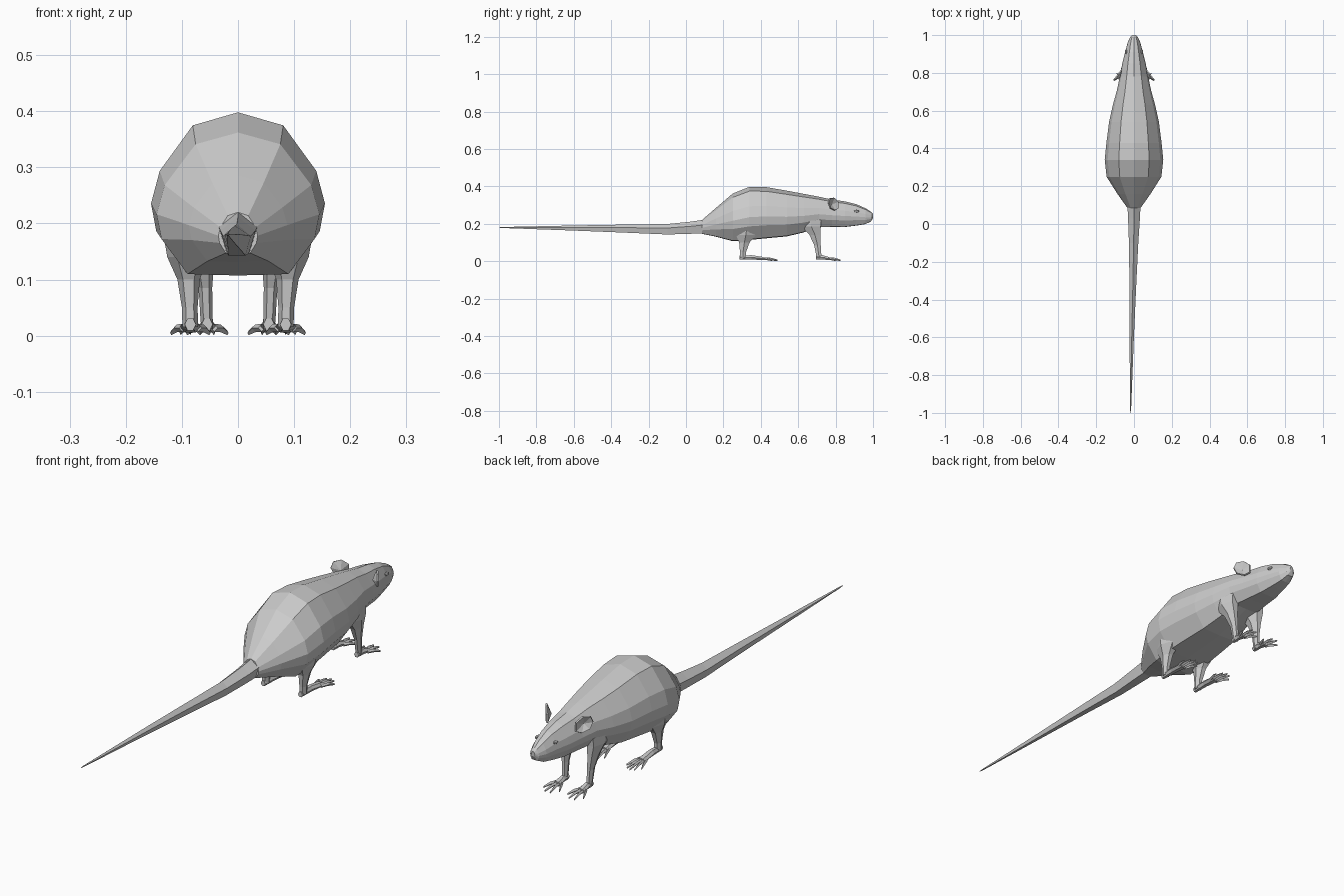
import bpy, bmesh, math
from mathutils import Vector


def loft(name, rings, mirror=False):
    """Skin a list of equal-length point rings, capping both ends."""
    bm = bmesh.new()
    loops = [[bm.verts.new(p) for p in ring] for ring in rings]
    n = len(loops[0])
    for a, b in zip(loops, loops[1:]):
        for i in range(n):
            j = (i + 1) % n
            bm.faces.new((a[i], a[j], b[j], b[i]))
    bm.faces.new(loops[0])
    bm.faces.new(loops[-1])
    return finish(name, bm, mirror)


def finish(name, bm, mirror):
    bmesh.ops.recalc_face_normals(bm, faces=bm.faces)
    mesh = bpy.data.meshes.new(name)
    bm.to_mesh(mesh)
    bm.free()
    obj = bpy.data.objects.new(name, mesh)
    bpy.context.collection.objects.link(obj)
    if mirror:
        obj.modifiers.new("Mirror", 'MIRROR')
    return obj


def ring(axis, centre, r1, r2, n=6, turn=0.0):
    """Polygon ring across the y or z axis."""
    c, pts = Vector(centre), []
    for i in range(n):
        t = 2 * math.pi * i / n + turn
        u, v = r1 * math.cos(t), r2 * math.sin(t)
        pts.append(c + (Vector((u, 0, v)) if axis == 'y' else Vector((u, v, 0))))
    return pts


# Body and head: y, bottom z, top z, half width
stations = [
    (0.085, 0.145, 0.22, 0.035), (0.16, 0.128, 0.285, 0.088),
    (0.25, 0.102, 0.362, 0.145), (0.34, 0.108, 0.398, 0.155),
    (0.43, 0.117, 0.396, 0.146), (0.54, 0.128, 0.377, 0.132),
    (0.63, 0.15, 0.360, 0.112), (0.71, 0.178, 0.345, 0.090),
    (0.78, 0.180, 0.330, 0.075), (0.85, 0.180, 0.320, 0.062),
    (0.91, 0.188, 0.305, 0.047), (0.96, 0.197, 0.283, 0.034),
    (0.99, 0.212, 0.264, 0.020), (1.0, 0.232, 0.252, 0.008)]
half = [(0.52, 0.92), (0.9, 0.64), (1, 0.44), (0.94, 0.27), (0.62, 0.03)]
section = [(0, 1)] + half + [(0, 0.02)] + [(-x, z) for x, z in reversed(half)]
loft("body", [[(fx * w, y, lo + fz * (hi - lo)) for fx, fz in section]
              for y, lo, hi, w in stations])

# Tail
tail = [(0.13, 0, 0.185, 0.038, 0.042), (0.03, 0, 0.176, 0.033, 0.036),
        (-0.1, -0.002, 0.168, 0.026, 0.031), (-0.32, -0.006, 0.172, 0.019, 0.024),
        (-0.6, -0.012, 0.176, 0.012, 0.015), (-0.98, -0.018, 0.18, 0.003, 0.003),
        (-1.0, -0.018, 0.18, 0.001, 0.001)]
loft("tail", [ring('y', (x, y, z), rx, rz, 5, math.pi / 2) for y, x, z, rx, rz in tail])

# Legs: x, y, z, x radius, y radius
hind = [(0.085, 0.33, 0.22, 0.055, 0.09), (0.09, 0.32, 0.14, 0.036, 0.062),
        (0.088, 0.312, 0.10, 0.020, 0.032), (0.086, 0.305, 0.05, 0.014, 0.019),
        (0.085, 0.305, 0.015, 0.014, 0.018)]
fore = [(0.062, 0.66, 0.25, 0.036, 0.075), (0.066, 0.67, 0.185, 0.030, 0.058),
        (0.062, 0.69, 0.14, 0.020, 0.034), (0.058, 0.703, 0.085, 0.012, 0.020),
        (0.056, 0.71, 0.03, 0.011, 0.016), (0.055, 0.712, 0.012, 0.010, 0.015)]
for name, leg in (("hind_leg", hind), ("front_leg", fore)):
    loft(name, [ring('z', (x, y, z), rx, ry) for x, y, z, rx, ry in leg], True)


# Feet: a tapering sole and splayed toes
def foot(name, x, heel, knuckle, tip, wide, splay, toes):
    mid = (heel + knuckle) / 2
    loft(name, [ring('y', (x, heel, 0.02), 0.010, 0.012),
                ring('y', (x, mid, 0.021), wide * 0.75, 0.013),
                ring('y', (x, knuckle, 0.014), wide, 0.010)], True)
    for i in range(toes):
        s = 2 * i / (toes - 1) - 1
        end = tip - 0.03 * s * s
        y0 = knuckle - 0.015
        x0, x1 = x + s * wide * 0.75, x + s * splay
        loft(f"{name}_toe_{i + 1}",
             [ring('y', (x0, y0, 0.014), 0.006, 0.007, 4),
              ring('y', ((x0 + x1) / 2, (y0 + end) / 2, 0.013), 0.006, 0.007, 4),
              ring('y', (x1, end, 0.005), 0.002, 0.004, 4)], True)


foot("hind_foot", 0.085, 0.285, 0.415, 0.49, 0.019, 0.034, 5)
foot("front_foot", 0.055, 0.695, 0.765, 0.83, 0.017, 0.036, 4)

# Ears: cupped rounded plates swept back and outward
bm = bmesh.new()
root, out, up = Vector((0.066, 0.815, 0.298)), Vector((0.042, -0.055, 0.012)), Vector((0, 0, 1))
outline = [(0, -0.016), (0.35, -0.030), (0.8, -0.024), (1, 0.002),
           (0.85, 0.027), (0.4, 0.036), (0, 0.020)]
rim = [bm.verts.new(root + out * a + up * b) for a, b in outline]
hub = bm.verts.new(root + out * 0.5 + Vector((-0.012, -0.010, 0)))
for a, b in zip(rim, rim[1:] + rim[:1]):
    bm.faces.new((a, b, hub))
ear = finish("ear", bm, False)
solid = ear.modifiers.new("Thickness", 'SOLIDIFY')
solid.thickness = 0.007
solid.offset = 0
ear.modifiers.new("Mirror", 'MIRROR')

# Eyes
bm = bmesh.new()
bmesh.ops.create_icosphere(bm, subdivisions=1, radius=1)
bmesh.ops.scale(bm, vec=(0.007, 0.015, 0.008), verts=bm.verts)
bmesh.ops.translate(bm, vec=(0.042, 0.912, 0.268), verts=bm.verts)
finish("eye", bm, True)
